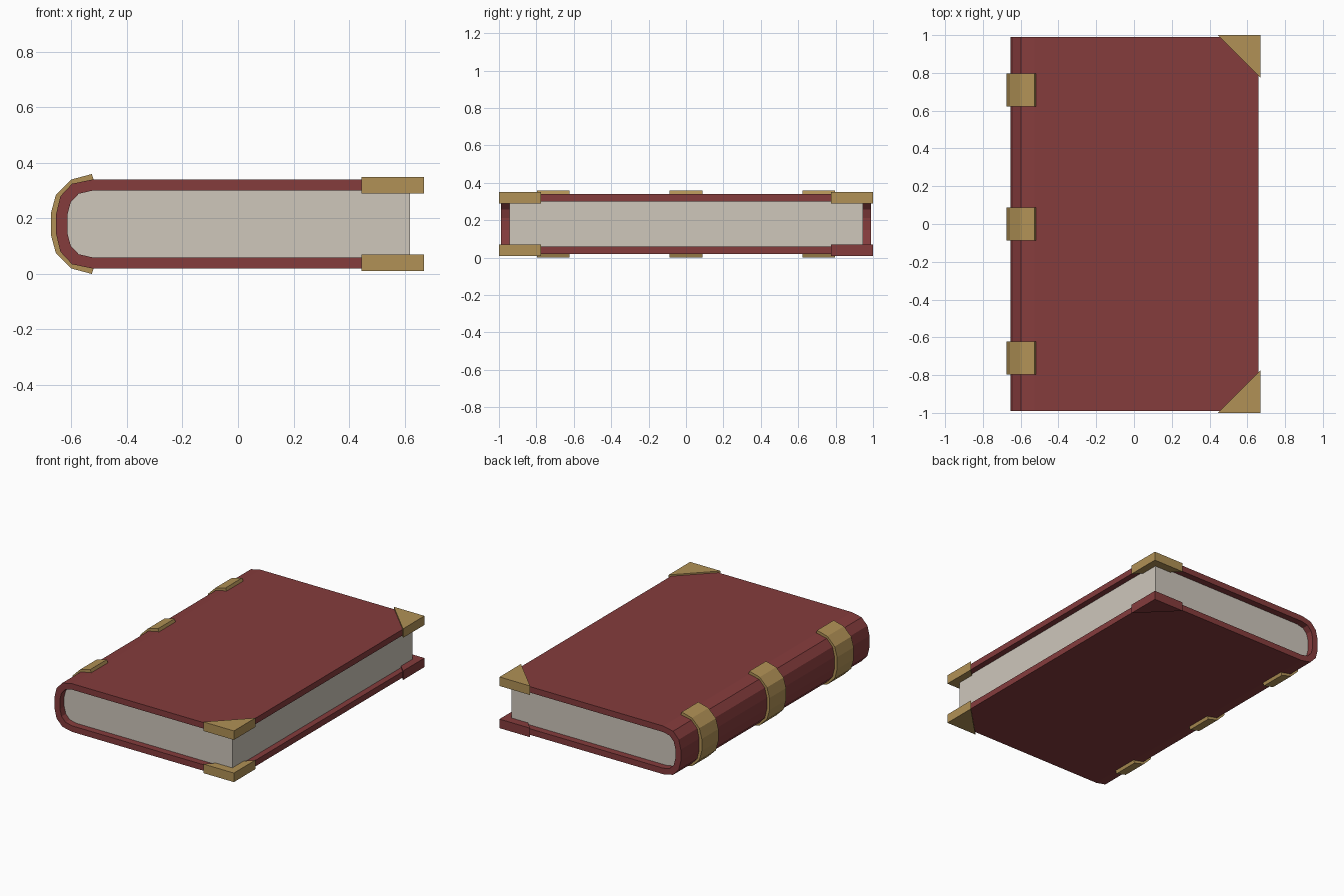
import bpy, bmesh
from mathutils import Vector

if "Cube" in bpy.data.objects:
    bpy.data.objects.remove(bpy.data.objects["Cube"])

MID = 0.18  # height of the book's middle plane


def material(name, rgb):
    m = bpy.data.materials.new(name)
    m.diffuse_color = (*rgb, 1)
    m.use_nodes = True
    m.node_tree.nodes["Principled BSDF"].inputs["Base Color"].default_value = m.diffuse_color
    return m


RED = material("red leather", (0.235, 0.045, 0.046))
BRASS = material("brass", (0.44, 0.285, 0.092))
PAPER = material("paper", (0.62, 0.57, 0.50))


def prism(name, outline, axis, lo, hi, mat):
    """Extrude a 2D outline along y (outline in xz) or z (outline in xy)."""
    bm = bmesh.new()
    if axis == 'y':
        pts = [(a, lo, b) for a, b in outline]
        move = Vector((0, hi - lo, 0))
    else:
        pts = [(a, b, lo) for a, b in outline]
        move = Vector((0, 0, hi - lo))
    face = bm.faces.new([bm.verts.new(p) for p in pts])
    ext = bmesh.ops.extrude_face_region(bm, geom=[face], use_keep_orig=True)
    bmesh.ops.translate(bm, vec=move,
                        verts=[g for g in ext['geom'] if isinstance(g, bmesh.types.BMVert)])
    bmesh.ops.recalc_face_normals(bm, faces=bm.faces)
    me = bpy.data.meshes.new(name)
    bm.to_mesh(me)
    bm.free()
    me.materials.append(mat)
    ob = bpy.data.objects.new(name, me)
    bpy.context.collection.objects.link(ob)
    return ob


def both(half):
    """Mirror an upper half curve (x, height above middle) into a full one."""
    return ([(x, MID + h) for x, h in half] +
            [(x, MID - h) for x, h in reversed(half)])


# Spine curves, from the board towards the back of the spine
outer = [(-0.526, 0.16), (-0.598, 0.145), (-0.640, 0.10), (-0.655, 0.038)]
inner = [(-0.526, 0.12), (-0.574, 0.109), (-0.603, 0.078), (-0.615, 0.033)]
strap = [(-0.527, 0.18), (-0.602, 0.16), (-0.656, 0.106), (-0.674, 0.04)]

# Wrap-around cover and page block
cover = both([(0.66, 0.16)] + outer) + both([(0.66, 0.12)] + inner)[::-1]
prism("cover", cover, 'y', -0.99, 0.99, RED)
prism("pages", both([(0.62, 0.12)] + inner), 'y', -0.945, 0.945, PAPER)

# Brass bands over the spine
band = both(strap) + both([(-0.520, 0.16)] + outer[1:])[::-1]
for i, y in enumerate((-0.71, 0.0, 0.71)):
    prism(f"spine_band_{i + 1}", band, 'y', y - 0.087, y + 0.087, BRASS)

# Corner guards; the lower back one is leather-coloured
for level, z in (("lower", 0.01), ("upper", 0.29)):
    for side, s in (("front", -1), ("back", 1)):
        tri = [(0.67, s), (0.445, s), (0.67, 0.775 * s)]
        mat = RED if (level, side) == ("lower", "back") else BRASS
        prism(f"{level}_{side}_corner", tri, 'z', z, z + 0.06, mat)
